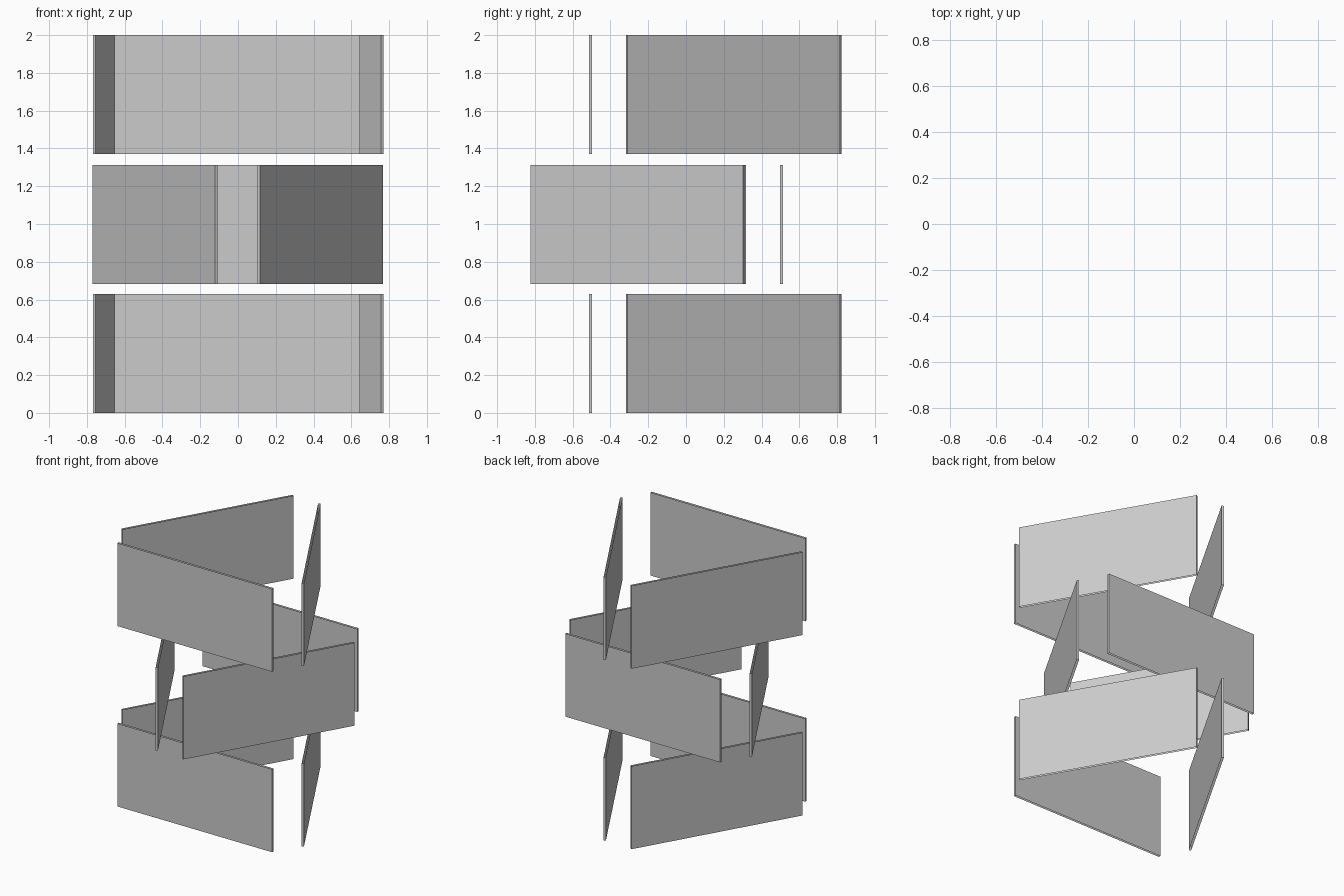
import bpy, bmesh, math
from mathutils import Matrix, Vector

if "Cube" in bpy.data.objects:
    bpy.data.objects.remove(bpy.data.objects["Cube"])

LENGTH, THICK, HEIGHT = 1.30, 0.016, 0.63
RADIUS, SHIFT = 0.505, -0.004      # distance from axis, slight sideways offset


def panel(name, z, angle):
    """Thin upright panel, open at top and bottom, turned about the z axis."""
    bm = bmesh.new()
    bmesh.ops.create_cube(bm, size=1)
    bm.normal_update()
    caps = [f for f in bm.faces if abs(f.normal.z) > 0.9]
    bmesh.ops.delete(bm, geom=caps, context='FACES_ONLY')
    bmesh.ops.scale(bm, vec=Vector((LENGTH, THICK, HEIGHT)), verts=bm.verts)
    bmesh.ops.translate(bm, vec=Vector((SHIFT, -RADIUS, z + HEIGHT / 2)), verts=bm.verts)
    bmesh.ops.rotate(bm, cent=Vector((0, 0, 0)),
                     matrix=Matrix.Rotation(angle, 3, 'Z'), verts=bm.verts)
    mesh = bpy.data.meshes.new(name)
    bm.to_mesh(mesh)
    bm.free()
    bpy.context.collection.objects.link(bpy.data.objects.new(name, mesh))


# Three triangular tiers, the middle one turned half way round
for tier, z, turn in (("lower", 0, 0), ("middle", 0.682, math.pi), ("upper", 1.37, 0)):
    for i in range(3):
        panel(f"{tier}_panel_{i + 1}", z, turn + i * math.tau / 3)
